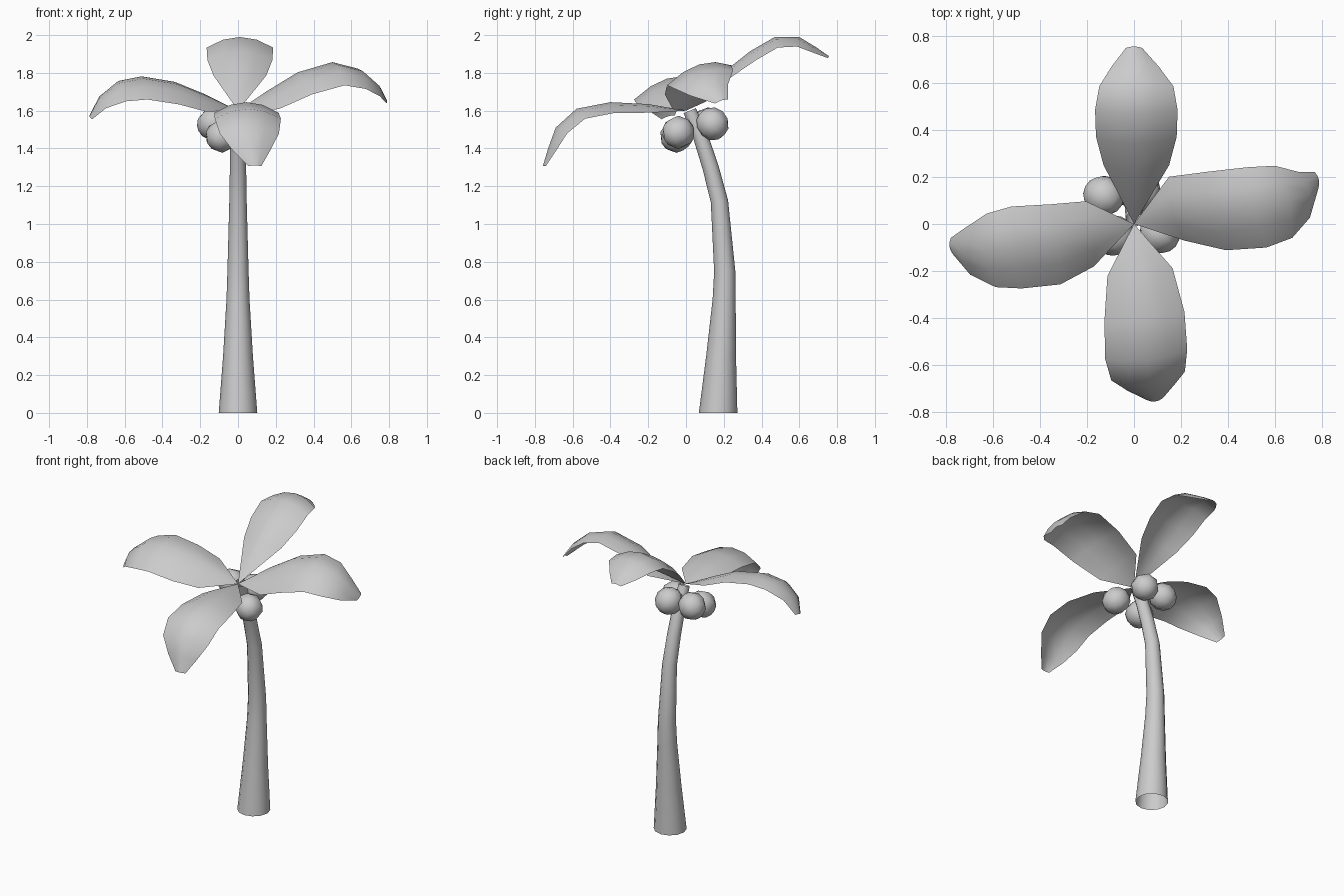
import bpy
from mathutils import Vector
from math import cos, sin, pi

if "Cube" in bpy.data.objects:
    bpy.data.objects.remove(bpy.data.objects["Cube"])

UP = Vector((0, 0, 1))


def mesh_object(name, verts, faces):
    me = bpy.data.meshes.new(name)
    me.from_pydata([tuple(v) for v in verts], [], faces)
    me.update()
    ob = bpy.data.objects.new(name, me)
    bpy.context.collection.objects.link(ob)
    for p in me.polygons:
        p.use_smooth = True
    return ob


# Trunk: tapered, curved tube with open ends (y, z, radius)
path = [(.17, 0, .102), (.186, .3, .079), (.202, .6, .061), (.205, .75, .056),
        (.177, 1.12, .046), (.13, 1.3, .043), (.078, 1.46, .04), (.02, 1.6, .035)]
SIDES = 12
verts, faces = [], []
for i, (y, z, r) in enumerate(path):
    a, b = path[max(i - 1, 0)], path[min(i + 1, len(path) - 1)]
    t = Vector((0, b[0] - a[0], b[1] - a[1])).normalized()
    if i == 0:
        t = UP                      # base ring lies flat on the ground
    n = Vector((1, 0, 0)).cross(t) * -1
    for k in range(SIDES):
        ang = 2 * pi * k / SIDES
        verts.append(Vector((r * cos(ang), y, z)) - n * r * sin(ang))
for i in range(len(path) - 1):
    for k in range(SIDES):
        j = (k + 1) % SIDES
        faces.append((i * SIDES + k, i * SIDES + j, (i + 1) * SIDES + j, (i + 1) * SIDES + k))
mesh_object("trunk", verts, faces)

# Fronds: arched leaf sheets, a spine with a drooping cross-section
WIDTHS = [0, .14, .172, .176, .158, .10, .035]


def frond(name, spine, roll=0.0):
    pts = [Vector(p) for p in spine]
    chord = pts[-1] - pts[0]
    chord.z = 0
    side = chord.cross(UP).normalized()
    verts, faces = [pts[0]], []
    cols = [-1, -.5, 0, .5, 1]
    n = len(cols)
    for i in range(1, len(pts)):
        t = (pts[min(i + 1, len(pts) - 1)] - pts[i - 1]).normalized()
        normal = side.cross(t).normalized()
        w = WIDTHS[i]
        for c in cols:
            verts.append(pts[i] + (side + UP * roll) * w * c - normal * .33 * w * c * c)
    for c in range(n - 1):
        faces.append((0, 1 + c, 2 + c))
        for i in range(len(pts) - 2):
            a = 1 + i * n + c
            faces.append((a, a + n, a + n + 1, a + 1))
    mesh_object(name, verts, faces)


frond("frond_back", [(0, 0, 1.6), (.01, .22, 1.82), (.01, .34, 1.915), (.01, .47, 1.99),
                     (.01, .6, 1.99), (.005, .69, 1.935), (0, .757, 1.888)])
frond("frond_front", [(0, 0, 1.6), (.025, -.2, 1.635), (.045, -.4, 1.645), (.055, -.58, 1.61),
                      (.065, -.69, 1.51), (.075, -.73, 1.40), (.09, -.757, 1.31)])
frond("frond_right", [(0, 0, 1.6), (.16, .06, 1.69), (.33, .05, 1.79), (.52, .07, 1.845),
                      (.66, .1, 1.81), (.75, .13, 1.73), (.788, .19, 1.655)], -.3)
frond("frond_left", [(0, 0, 1.6), (-.17, -.04, 1.68), (-.32, -.085, 1.74), (-.5, -.1, 1.77),
                     (-.63, -.115, 1.745), (-.735, -.12, 1.665), (-.787, -.095, 1.57)], .3)

# Coconuts clustered under the crown
nuts = [(.03, .14, 1.53), (-.13, .12, 1.53), (-.085, -.05, 1.465), (.11, -.04, 1.485)]
for i, loc in enumerate(nuts):
    bpy.ops.mesh.primitive_uv_sphere_add(segments=8, ring_count=6, radius=.088, location=loc)
    nut = bpy.context.object
    nut.name = f"coconut_{i + 1}"
    out = Vector((loc[0], loc[1] - .05, -.08))
    nut.rotation_euler = out.to_track_quat('Z', 'Y').to_euler()
    bpy.ops.object.shade_smooth()
